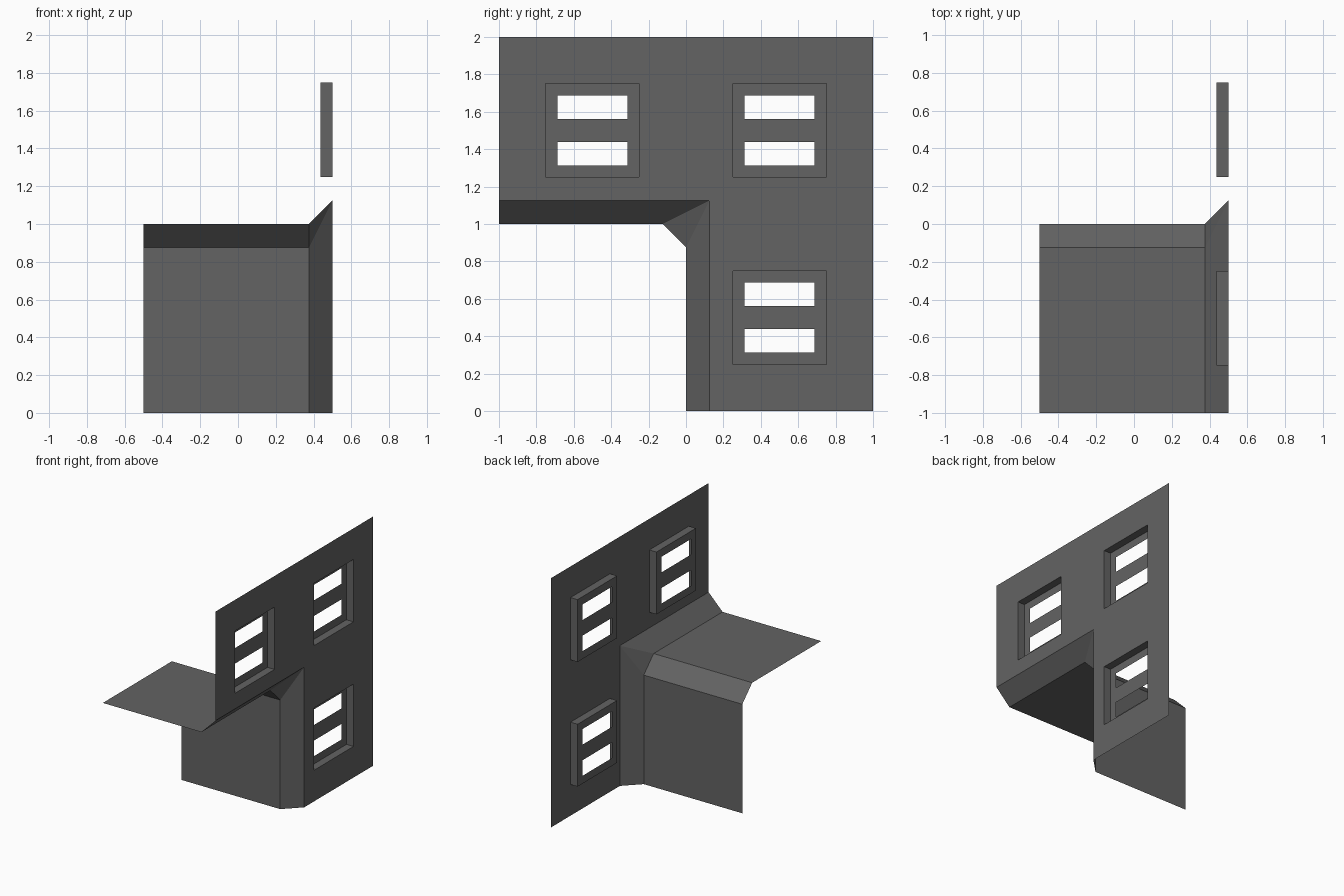
import bpy
import bmesh

if "Cube" in bpy.data.objects:
    bpy.data.objects.remove(bpy.data.objects["Cube"])

grey = bpy.data.materials.new("dark grey")
grey.diffuse_color = (0.125, 0.125, 0.125, 1)
grey.use_nodes = True
grey.node_tree.nodes["Principled BSDF"].inputs["Base Color"].default_value = grey.diffuse_color

WALL_X, PANE_X = 0.5, 0.4375


def make_object(name, faces):
    """Build one welded, flat-shaded mesh from lists of corner points."""
    bm = bmesh.new()
    for corners in faces:
        bm.faces.new([bm.verts.new(c) for c in corners])
    bmesh.ops.remove_doubles(bm, verts=bm.verts, dist=1e-5)
    mesh = bpy.data.meshes.new(name)
    bm.to_mesh(mesh)
    bm.free()
    mesh.materials.append(grey)
    obj = bpy.data.objects.new(name, mesh)
    bpy.context.collection.objects.link(obj)


def sheet(x, ys, zs, skip):
    """Grid of faces in a plane of constant x, leaving out skipped cells."""
    return [[(x, y0, z0), (x, y1, z0), (x, y1, z1), (x, y0, z1)]
            for y0, y1 in zip(ys, ys[1:]) for z0, z1 in zip(zs, zs[1:])
            if not skip((y0 + y1) / 2, (z0 + z1) / 2)]


windows = {"upper_front_window": (-0.5, 1.5),
           "upper_back_window": (0.5, 1.5),
           "lower_back_window": (0.5, 0.5)}


# Main wall: L shape with three square openings
def wall_gap(y, z):
    corner = y < 0.125 and z < 1.125
    return corner or any(abs(y - wy) < 0.25 and abs(z - wz) < 0.25
                         for wy, wz in windows.values())


make_object("main_wall", sheet(
    WALL_X, [-1, -0.75, -0.25, 0.125, 0.25, 0.75, 1],
    [0, 0.25, 0.75, 1.125, 1.25, 1.75, 2], wall_gap))

# Recessed windows: four reveals and a pane with two slots
for name, (wy, wz) in windows.items():
    ring = [(wy + a * 0.25, wz + b * 0.25)
            for a, b in ((-1, -1), (1, -1), (1, 1), (-1, 1))]
    faces = [[(WALL_X, *p), (WALL_X, *q), (PANE_X, *q), (PANE_X, *p)]
             for p, q in zip(ring, ring[1:] + ring[:1])]
    faces += sheet(
        PANE_X, [wy + d for d in (-0.25, -0.1875, 0.1875, 0.25)],
        [wz + d for d in (-0.25, -0.1875, -0.0625, 0.0625, 0.1875, 0.25)],
        lambda y, z: abs(y - wy) < 0.18 and 0.0625 < abs(z - wz) < 0.1875)
    make_object(name, faces)

# Ledge and lower wall: bevelled profile, flared to meet the main wall
profile = [(-1, 1), (-0.125, 1), (0, 0.875), (0, 0)]
flare = [(-1, 1.125), (0.125, 1.125), (0.125, 1.125), (0.125, 0)]
rings = [[(x, *p) for p in pts] for x, pts in
         ((-0.5, profile), (0.375, profile), (WALL_X, flare))]
faces = []
for a, b in zip(rings, rings[1:]):
    for i in range(3):
        quad = [a[i], a[i + 1], b[i + 1], b[i]]
        faces.append(list(dict.fromkeys(quad)))  # corner becomes a triangle
make_object("ledge_and_lower_wall", faces)
